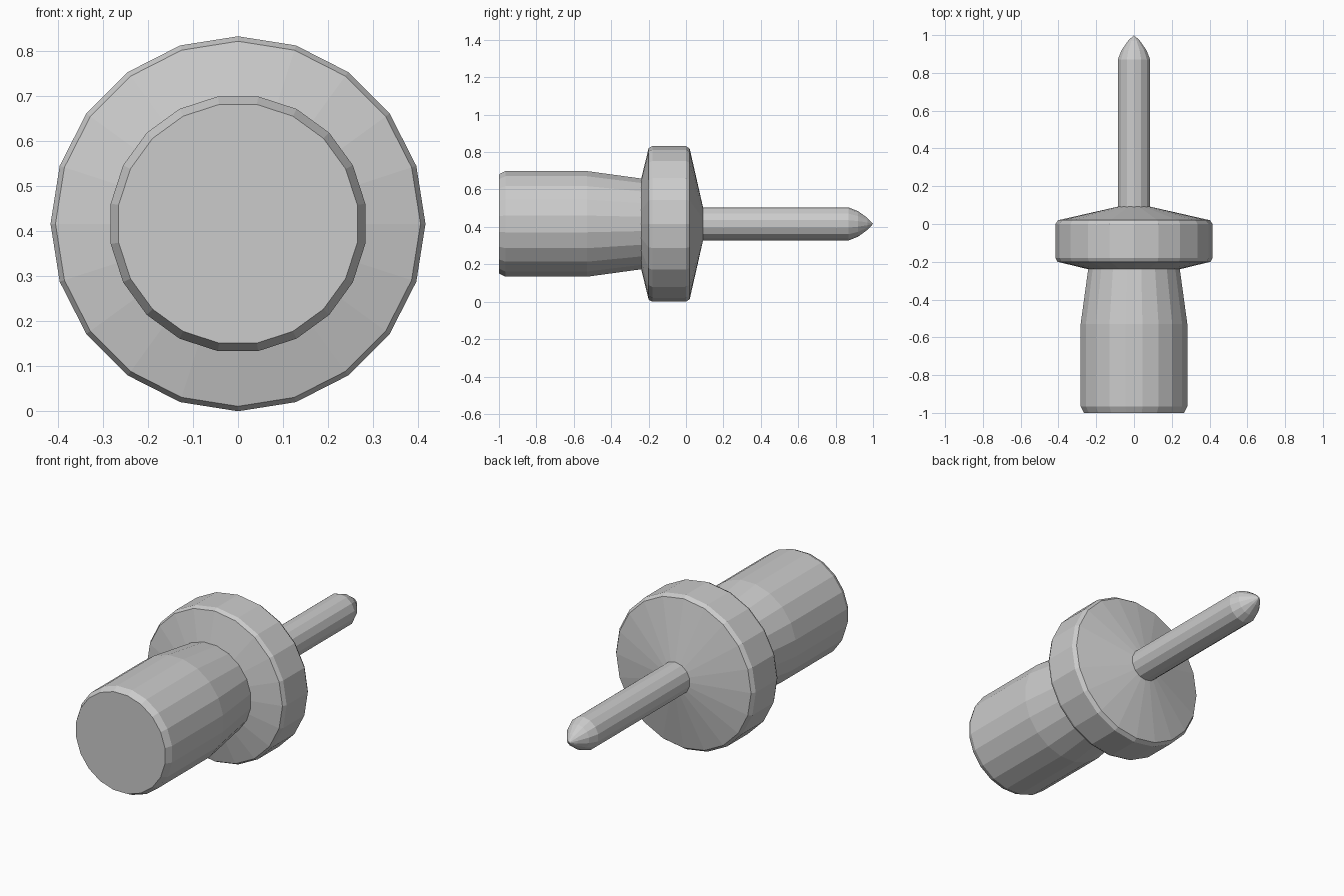
import bpy, bmesh
from math import sin, cos, pi

if "Cube" in bpy.data.objects:
    bpy.data.objects.remove(bpy.data.objects["Cube"])

CENTRE_Z = 0.416  # height of the common axis, which runs along y


def lathe(name, profile, sides, phase=0.0, cap_start=False):
    """Revolve (y, radius) points about the axis; radius 0 makes a point."""
    bm = bmesh.new()
    rings = []
    for y, r in profile:
        n = sides if r > 0 else 1
        rings.append([bm.verts.new((r * sin(2 * pi * (i + phase) / sides), y,
                                    CENTRE_Z + r * cos(2 * pi * (i + phase) / sides)))
                      for i in range(n)])
    for a, b in zip(rings, rings[1:]):
        for i in range(sides):
            j = (i + 1) % sides
            if len(b) == 1:
                bm.faces.new((a[i], a[j], b[0]))
            else:
                bm.faces.new((a[i], a[j], b[j], b[i]))
    if cap_start:
        bm.faces.new(rings[0])
    bmesh.ops.recalc_face_normals(bm, faces=bm.faces)
    # open tubes: make sure the walls face away from the axis
    wall = max(bm.faces, key=lambda f: f.calc_area() if abs(f.normal.y) < 0.5 else 0)
    c = wall.calc_center_median()
    if wall.normal.x * c.x + wall.normal.z * (c.z - CENTRE_Z) < 0:
        bmesh.ops.reverse_faces(bm, faces=bm.faces)
    mesh = bpy.data.meshes.new(name)
    bm.to_mesh(mesh)
    bm.free()
    obj = bpy.data.objects.new(name, mesh)
    bpy.context.collection.objects.link(obj)
    return obj


# thick handle with a chamfered end, narrowing toward the collar
lathe("handle", [(-1.0, 0.268), (-0.965, 0.286), (-0.53, 0.286), (-0.235, 0.245)],
      20, phase=0.5, cap_start=True)

# wide collar with a shallow cone on each side
lathe("collar", [(-0.24, 0.24), (-0.2, 0.405), (-0.18, 0.416), (0.0, 0.416),
                 (0.02, 0.402), (0.093, 0.08)], 20)

# slim pin with a rounded point
lathe("pin", [(0.088, 0.088), (0.87, 0.088), (0.92, 0.068), (0.97, 0.032), (1.0, 0.0)],
      14)
